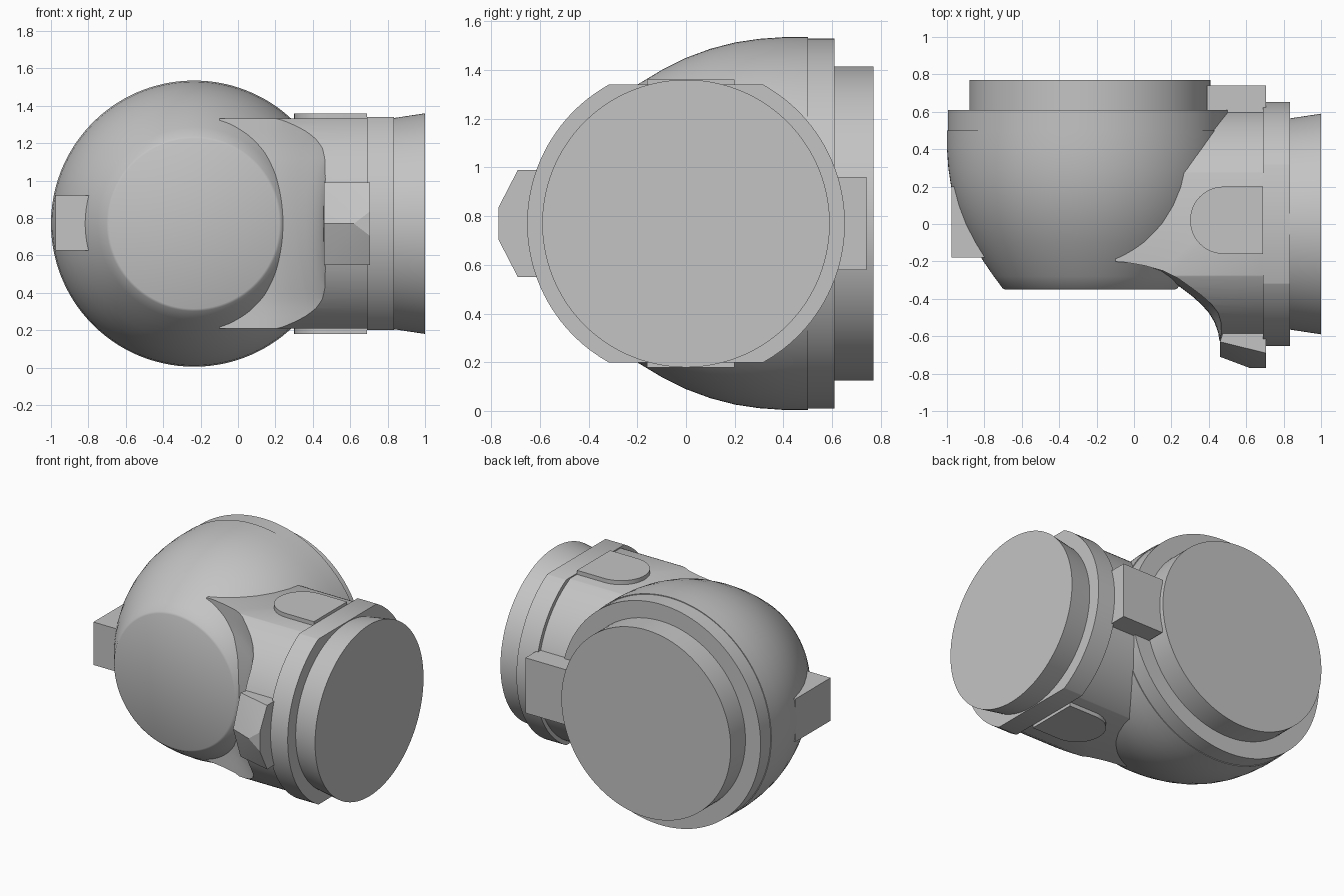
import bpy, bmesh, math
from mathutils import Vector

cube = bpy.data.objects.get("Cube")
if cube:
    bpy.data.objects.remove(cube, do_unlink=True)

GREY = (0.55, 0.55, 0.55, 1)
mat = bpy.data.materials.new("plain grey")
mat.use_nodes = True
mat.diffuse_color = GREY
mat.node_tree.nodes["Principled BSDF"].inputs["Base Color"].default_value = GREY

CZ = 0.77      # height of both axes
BX = -0.235    # x of the bowl axis


def finish(name, bm, angle=30):
    bmesh.ops.recalc_face_normals(bm, faces=bm.faces)
    me = bpy.data.meshes.new(name)
    bm.to_mesh(me)
    bm.free()
    ob = bpy.data.objects.new(name, me)
    bpy.context.collection.objects.link(ob)
    me.materials.append(mat)
    smooth(ob, angle)
    return ob


def select(ob):
    bpy.ops.object.select_all(action='DESELECT')
    ob.select_set(True)
    bpy.context.view_layer.objects.active = ob


def smooth(ob, angle=30):
    select(ob)
    bpy.ops.object.shade_smooth_by_angle(angle=math.radians(angle))


def skin(bm, rings):
    """Join closed rings of points and cap both ends."""
    loops = [[bm.verts.new(p) for p in ring] for ring in rings]
    for a, b in zip(loops, loops[1:]):
        for i in range(len(a)):
            j = (i + 1) % len(a)
            bm.faces.new((a[i], a[j], b[j], b[i]))
    bm.faces.new(loops[0])
    bm.faces.new(loops[-1])


def lathe(name, profile, axis, seg=128, flat=None):
    """Turn (position, radius) pairs about x or y; flat limits the height."""
    rings = []
    for d, r in profile:
        ring = []
        for i in range(seg):
            t = 2 * math.pi * (i + 0.5) / seg
            c, s = r * math.cos(t), r * math.sin(t)
            if axis == 'Y':
                ring.append((BX + c, d, CZ + s))
            else:
                ring.append((d, c, CZ + s))
        rings.append(ring)
    bm = bmesh.new()
    skin(bm, rings)
    if flat:
        for sign in (1, -1):
            cut = bmesh.ops.bisect_plane(
                bm, geom=bm.verts[:] + bm.edges[:] + bm.faces[:],
                plane_co=(0, 0, CZ + sign * flat), plane_no=(0, 0, sign), clear_outer=True)
            edges = [e for e in cut['geom_cut'] if isinstance(e, bmesh.types.BMEdge)]
            bmesh.ops.holes_fill(bm, edges=edges)
    return finish(name, bm)


def hull(name, points):
    bm = bmesh.new()
    for p in points:
        bm.verts.new(p)
    bmesh.ops.convex_hull(bm, input=bm.verts)
    bmesh.ops.dissolve_limit(bm, angle_limit=0.01, verts=bm.verts, edges=bm.edges)
    return finish(name, bm, 15)


def box(name, x, y, z):
    return hull(name, [(a, b, c) for a in x for b in y for c in z])


# Rounded bowl with flat front, rear band and rear disc
bowl = [(-0.35, 0.455), (-0.343, 0.468), (-0.28, 0.515), (-0.2, 0.57), (-0.1, 0.63),
        (0, 0.68), (0.1, 0.717), (0.2, 0.743), (0.3, 0.758), (0.4, 0.765), (0.5, 0.765)]
lathe("bowl", bowl, 'Y')
lathe("rear_band", [(0.49, 0.76), (0.61, 0.76)], 'Y')
lathe("rear_disc", [(0.58, 0.645), (0.77, 0.645)], 'Y')

# Neck: flattened cylinder with a scooped front that blends into the bowl
neck = lathe("neck", [(-0.1, 0.625), (0.7, 0.625)], 'X', flat=0.562)
cove = [(-0.3, 0.19), (-0.1, 0.205), (0.0, 0.222), (0.1, 0.25), (0.18, 0.29), (0.25, 0.34),
        (0.31, 0.385), (0.36, 0.43), (0.4, 0.475), (0.43, 0.525), (0.45, 0.58),
        (0.459, 0.64), (0.46, 0.75)]
levels = []
for i in range(25):
    t = -1 + 2 * i / 24
    z = CZ + 0.6 * t
    shift = 0.11 * min(t * t, 0.5)
    ring = [(x + shift, -y, z) for x, y in cove]
    levels.append(ring + [(0.8, -0.75, z), (0.8, 0.8, z), (-0.3, 0.8, z)])
bm = bmesh.new()
skin(bm, levels)
cutter = finish("cove_cutter", bm)
cutter.hide_render = True
mod = neck.modifiers.new("scoop", 'BOOLEAN')
mod.operation, mod.solver, mod.object = 'INTERSECT', 'EXACT', cutter
select(neck)
bpy.ops.object.modifier_apply(modifier=mod.name)
bpy.data.objects.remove(cutter, do_unlink=True)
smooth(neck)

# Collar and flared end
lathe("collar", [(0.69, 0.652), (0.835, 0.652)], 'X', flat=0.57)
lathe("flared_end", [(0.8, 0.56), (0.835, 0.565), (1.0, 0.59)], 'X')

# Round-ended pads on the top and underside
arc = [(0.48 + 0.18 * math.cos(a), 0.02 + 0.18 * math.sin(a))
       for a in (math.pi / 2 + math.pi * i / 24 for i in range(25))]
outline = arc + [(0.69, -0.16), (0.69, 0.2)]
for name, z0, z1 in (("top_pad", 1.30, 1.36), ("bottom_pad", 0.18, 0.24)):
    hull(name, [(x, y, z) for x, y in outline for z in (z0, z1)])

# Faceted lug on the front of the neck
hull("front_lug", [
    (0.46, -0.71, CZ), (0.62, -0.77, CZ), (0.705, -0.77, 0.705), (0.705, -0.77, 0.835),
    (0.705, -0.69, 0.55), (0.705, -0.69, 0.99), (0.46, -0.63, 0.55), (0.46, -0.63, 0.99),
    (0.705, -0.5, 0.55), (0.705, -0.5, 0.99), (0.5, -0.5, 0.55), (0.5, -0.5, 0.99)])

# Rear lug and side block
box("rear_lug", (0.39, 0.705), (0.5, 0.74), (0.58, 0.96))
box("side_block", (-0.975, -0.7), (-0.18, 0.2), (0.625, 0.92))
